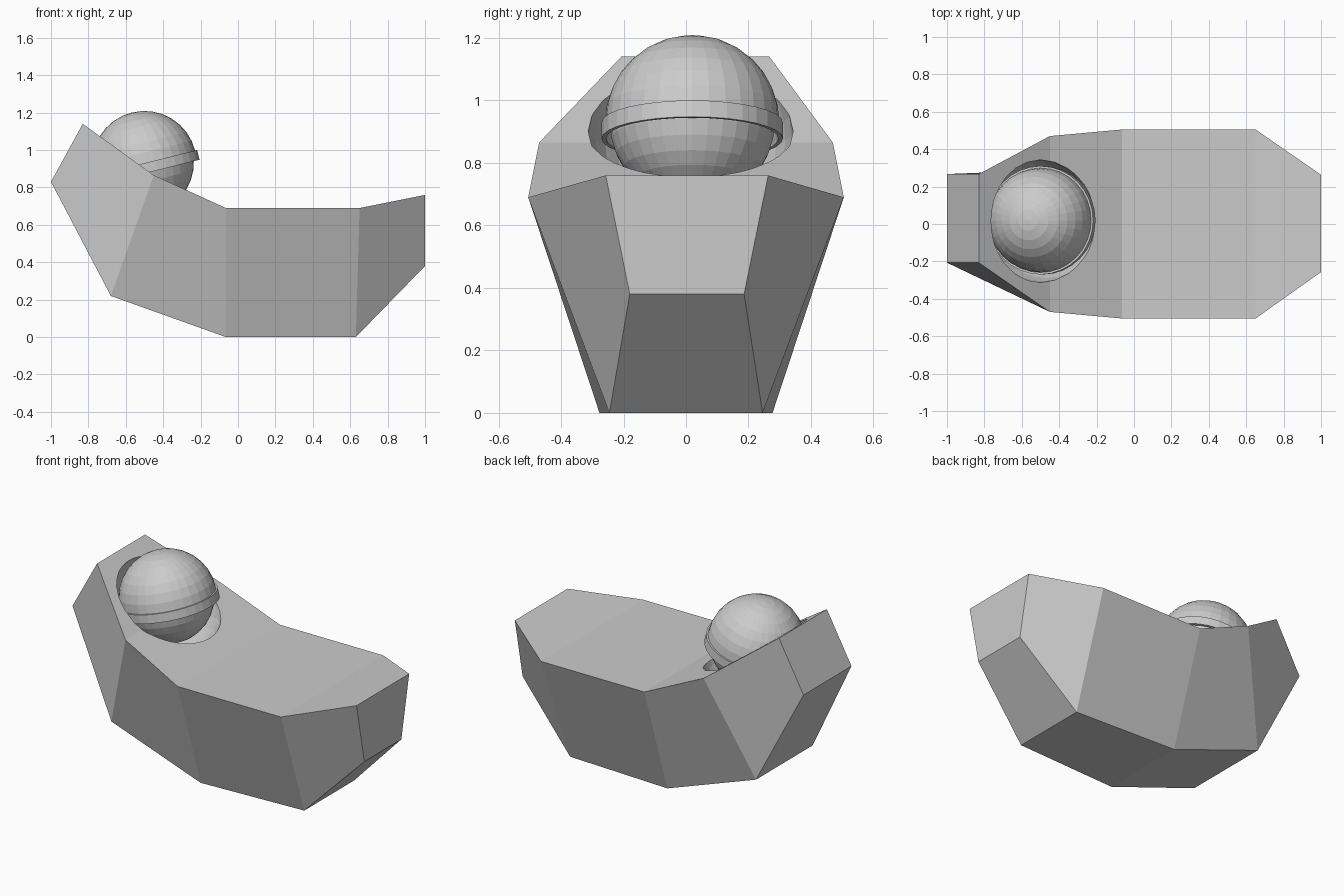
import bpy, bmesh, math
from mathutils import Matrix, Vector

if "Cube" in bpy.data.objects:
    bpy.data.objects.remove(bpy.data.objects["Cube"])

grey = bpy.data.materials.new("plain_grey")
grey.diffuse_color = (0.6, 0.6, 0.6, 1)
grey.use_nodes = True
grey.node_tree.nodes["Principled BSDF"].inputs["Base Color"].default_value = grey.diffuse_color


def finish(bm, name):
    bmesh.ops.recalc_face_normals(bm, faces=bm.faces[:])
    me = bpy.data.meshes.new(name)
    bm.to_mesh(me)
    bm.free()
    me.materials.append(grey)
    ob = bpy.data.objects.new(name, me)
    bpy.context.collection.objects.link(ob)
    return ob


# body: lofted four-cornered sections
# (top x, z, half width), (bottom x, z, half width), sideways shift
sections = [
    ((-0.83, 1.14, 0.237), (-1.00, 0.83, 0.237), 0.03),
    ((-0.45, 0.865, 0.47), (-0.68, 0.22, 0.28), 0.0),
    ((-0.065, 0.69, 0.505), (-0.065, 0.0, 0.277), 0.0),
    ((0.65, 0.69, 0.505), (0.63, 0.0, 0.245), 0.0),
    ((1.00, 0.76, 0.26), (1.00, 0.38, 0.183), 0.003),
]
bm = bmesh.new()
rings = []
for (tx, tz, tw), (bx, bz, bw), s in sections:
    pts = [(tx, s - tw, tz), (tx, s + tw, tz), (bx, s + bw, bz), (bx, s - bw, bz)]
    rings.append([bm.verts.new(p) for p in pts])
for a, b in zip(rings, rings[1:]):
    for i in range(4):
        j = (i + 1) % 4
        bm.faces.new((a[i], a[j], b[j], b[i]))
bm.faces.new(rings[0])
bm.faces.new(rings[-1])
body = finish(bm, "body")

# round socket hollowed out of the sloping top
tilt = Matrix.Rotation(math.radians(-14), 4, 'Y')
bm = bmesh.new()
bmesh.ops.create_uvsphere(bm, u_segments=32, v_segments=16, radius=0.328,
                          matrix=Matrix.Translation((-0.5, 0.015, 0.90)) @ tilt)
cutter = finish(bm, "socket_cutter")
cutter.hide_render = True
cutter.hide_viewport = True
mod = body.modifiers.new("socket", 'BOOLEAN')
mod.operation = 'DIFFERENCE'
mod.solver = 'EXACT'
mod.object = cutter

# ball resting in the socket
place = Matrix.Translation((-0.5, 0.02, 0.93)) @ tilt
bm = bmesh.new()
bmesh.ops.create_uvsphere(bm, u_segments=32, v_segments=16, radius=0.264, matrix=place)
finish(bm, "ball")

# domed cap with a projecting rim, turned from a profile
arc = [(0.279 * math.sin(math.pi / 16 * i), 0.279 * math.cos(math.pi / 16 * i))
       for i in range(9)]
profile = arc + [(0.29, 0.0), (0.29, -0.054), (0.276, -0.054), (0.268, 0.0)]
bm = bmesh.new()
verts = [bm.verts.new((r, 0, z)) for r, z in profile]
edges = [bm.edges.new(p) for p in zip(verts, verts[1:])]
bmesh.ops.spin(bm, geom=verts + edges, cent=(0, 0, 0), axis=(0, 0, 1),
               angle=2 * math.pi, steps=32, use_merge=False)
bmesh.ops.remove_doubles(bm, verts=bm.verts[:], dist=0.0005)
bm.transform(place)
finish(bm, "cap")
